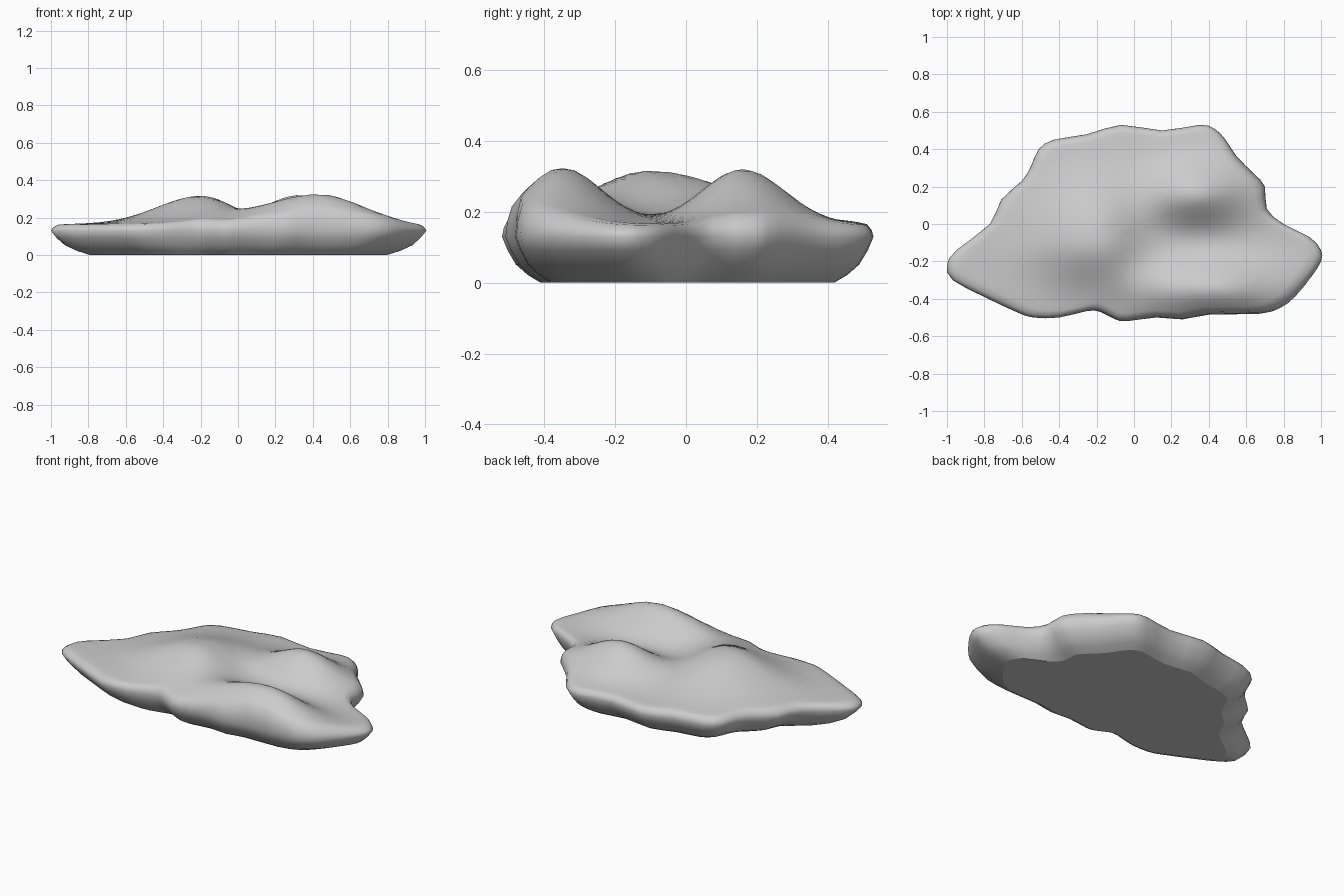
import bpy, bmesh, math
from mathutils import Vector

cube = bpy.data.objects.get("Cube")
if cube:
    bpy.data.objects.remove(cube, do_unlink=True)

# Widest outline of the rock, anticlockwise in plan
OUTLINE = [
    (1, -.14), (.94, -.07), (.8, 0), (.71, .08), (.7, .2), (.64, .27), (.55, .36),
    (.49, .45), (.43, .51), (.35, .53), (.15, .5), (-.07, .53), (-.25, .48),
    (-.43, .45), (-.51, .4), (-.55, .31), (-.6, .23), (-.71, .13), (-.77, 0),
    (-.95, -.14), (-1, -.22), (-.97, -.3), (-.8, -.39), (-.63, -.47), (-.54, -.5),
    (-.4, -.5), (-.25, -.465), (-.18, -.47), (-.1, -.51), (-.04, -.52), (.12, -.5),
    (.26, -.51), (.4, -.485), (.67, -.48), (.78, -.45), (.86, -.39), (.95, -.28), (1, -.2)]

# Mounds: centre x, y, height, then widths to the left, right, front and back
MOUNDS = [
    (.33, .16, .155, .25, .26, .165, .17),
    (-.2, -.1, .15, .33, .24, .22, .34),
    (.43, -.35, .16, .42, .33, .15, .16)]


def smooth_loop(points):
    """Add a curved midpoint between each pair of points."""
    pts = [Vector(p) for p in points]
    count = len(pts)
    result = []
    for i, p in enumerate(pts):
        q = pts[(i + 1) % count]
        outer = pts[i - 1] + pts[(i + 2) % count]
        result += [p, (p + q) * 9 / 16 - outer / 16]
    return result


def top_height(x, y):
    """Height of the upper surface."""
    z = .165
    for cx, cy, amount, left, right, front, back in MOUNDS:
        u = (x - cx) / (left if x < cx else right)
        v = (y - cy) / (front if y < cy else back)
        z += amount * math.exp(-u * u - v * v)
    return z


def build_rock(name, material):
    bm = bmesh.new()
    loop = smooth_loop(OUTLINE)
    rings = []

    def add_ring(scale, height):
        rings.append([bm.verts.new((p.x * scale, p.y * scale,
                                    height(p.x * scale, p.y * scale))) for p in loop])

    # Undercut sides, from the flat base up to the rim
    for scale, z in ((.79, 0), (.86, .022), (.925, .052), (.97, .092), (1, .13)):
        add_ring(scale, lambda x, y, z=z: z)
    # Rounded lip
    add_ring(.99, lambda x, y: .4 * .13 + .6 * top_height(x, y) - .005)
    add_ring(.965, lambda x, y: top_height(x, y) - .004)
    # Mounded top
    steps = 14
    for i in range(steps):
        add_ring(.92 * (1 - i / steps), top_height)

    for lower, upper in zip(rings, rings[1:]):
        for i in range(len(loop)):
            j = (i + 1) % len(loop)
            bm.faces.new((lower[i], lower[j], upper[j], upper[i]))
    centre = bm.verts.new((0, 0, top_height(0, 0)))
    for a, b in zip(rings[-1], rings[-1][1:] + rings[-1][:1]):
        bm.faces.new((a, b, centre))
    for face in bm.faces:
        face.smooth = True

    # Flat base with a crisp edge
    base = bm.faces.new(list(reversed(rings[0])))
    for edge in base.edges:
        edge.smooth = False

    mesh = bpy.data.meshes.new(name)
    bm.to_mesh(mesh)
    bm.free()
    mesh.materials.append(material)
    rock = bpy.data.objects.new(name, mesh)
    bpy.context.collection.objects.link(rock)
    return rock


grey = bpy.data.materials.new("stone grey")
grey.use_nodes = True
colour = (.6, .6, .6, 1)
grey.diffuse_color = colour
grey.node_tree.nodes["Principled BSDF"].inputs["Base Color"].default_value = colour

build_rock("flat_rock", grey)
